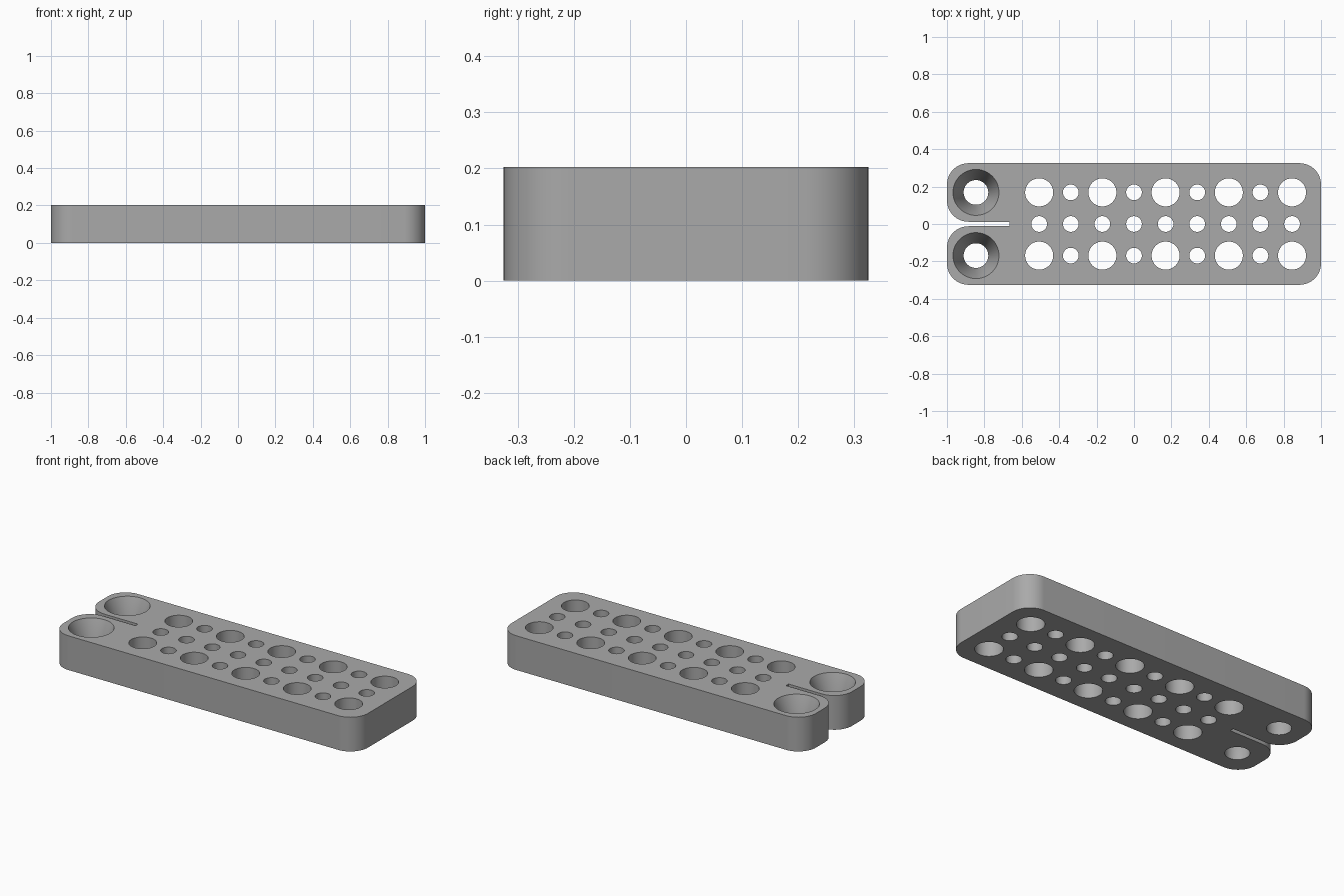
import bpy
import bmesh
from math import sin, cos, pi, radians
from mathutils import Matrix

if "Cube" in bpy.data.objects:
    bpy.data.objects.remove(bpy.data.objects["Cube"], do_unlink=True)

HEIGHT = 0.203
HALF_WIDTH = 0.325
CORNER = 0.115
SLOT = 0.012
SLOT_END = -0.665
PITCH = 0.169

gray = bpy.data.materials.new("plain_gray")
gray.use_nodes = True
color = (0.4, 0.4, 0.4, 1)
gray.diffuse_color = color
gray.node_tree.nodes["Principled BSDF"].inputs["Base Color"].default_value = color


def make_object(name, bm):
    bmesh.ops.recalc_face_normals(bm, faces=bm.faces)
    mesh = bpy.data.meshes.new(name)
    bm.to_mesh(mesh)
    bm.free()
    mesh.materials.append(gray)
    obj = bpy.data.objects.new(name, mesh)
    bpy.context.collection.objects.link(obj)
    return obj


def corner(cx, cy, start, steps=16):
    """Quarter circle, counterclockwise from the start angle."""
    return [(cx + CORNER * cos(start + pi / 2 * i / steps),
             cy + CORNER * sin(start + pi / 2 * i / steps)) for i in range(steps + 1)]


# Plate outline: back half, then its mirror image, with a slot between two lobes
inset = 1 - CORNER
half = (corner(inset, HALF_WIDTH - CORNER, 0)
        + corner(-inset, HALF_WIDTH - CORNER, pi / 2)
        + corner(-inset, SLOT + CORNER, pi)
        + [(SLOT_END, SLOT)])
outline = half + [(x, -y) for x, y in reversed(half)]
bm = bmesh.new()
base = bm.faces.new([bm.verts.new((x, y, 0)) for x, y in outline])
raised = bmesh.ops.extrude_face_region(bm, geom=[base], use_keep_orig=True)
top = [v for v in raised["geom"] if isinstance(v, bmesh.types.BMVert)]
bmesh.ops.translate(bm, verts=top, vec=(0, 0, HEIGHT))
plate = make_object("perforated_plate", bm)


def add_cutter(bm, x, y, profile, segments=48):
    """Closed turned solid from (radius, height) pairs."""
    rings = [[bm.verts.new((x + r * cos(2 * pi * i / segments),
                            y + r * sin(2 * pi * i / segments), z))
              for i in range(segments)] for r, z in profile]
    for low, high in zip(rings, rings[1:]):
        for i in range(segments):
            j = (i + 1) % segments
            bm.faces.new((low[i], low[j], high[j], high[i]))
    bm.faces.new(list(reversed(rings[0])))
    bm.faces.new(rings[-1])


# Hole grid: outer rows alternate large and small, middle row is all small
bm = bmesh.new()
for column in range(9):
    for row in (-1, 0, 1):
        radius = 0.075 if row and column % 2 == 0 else 0.042
        add_cutter(bm, (column - 3) * PITCH, row * PITCH,
                   [(radius, -0.1), (radius, HEIGHT + 0.1)])

# Countersunk holes in the two lobes
for side in (-1, 1):
    add_cutter(bm, -5 * PITCH, side * PITCH,
               [(0.066, -0.1), (0.066, 0.05), (0.123, HEIGHT), (0.123, HEIGHT + 0.1)])
cutter = make_object("hole_cutter", bm)
cutter.hide_render = True

cut = plate.modifiers.new("holes", "BOOLEAN")
cut.operation = "DIFFERENCE"
cut.solver = "EXACT"
cut.object = cutter
bpy.ops.object.select_all(action="DESELECT")
bpy.context.view_layer.objects.active = plate
plate.select_set(True)
bpy.ops.object.modifier_apply(modifier=cut.name)
bpy.data.objects.remove(cutter, do_unlink=True)
bpy.ops.object.shade_smooth_by_angle(angle=radians(25))
